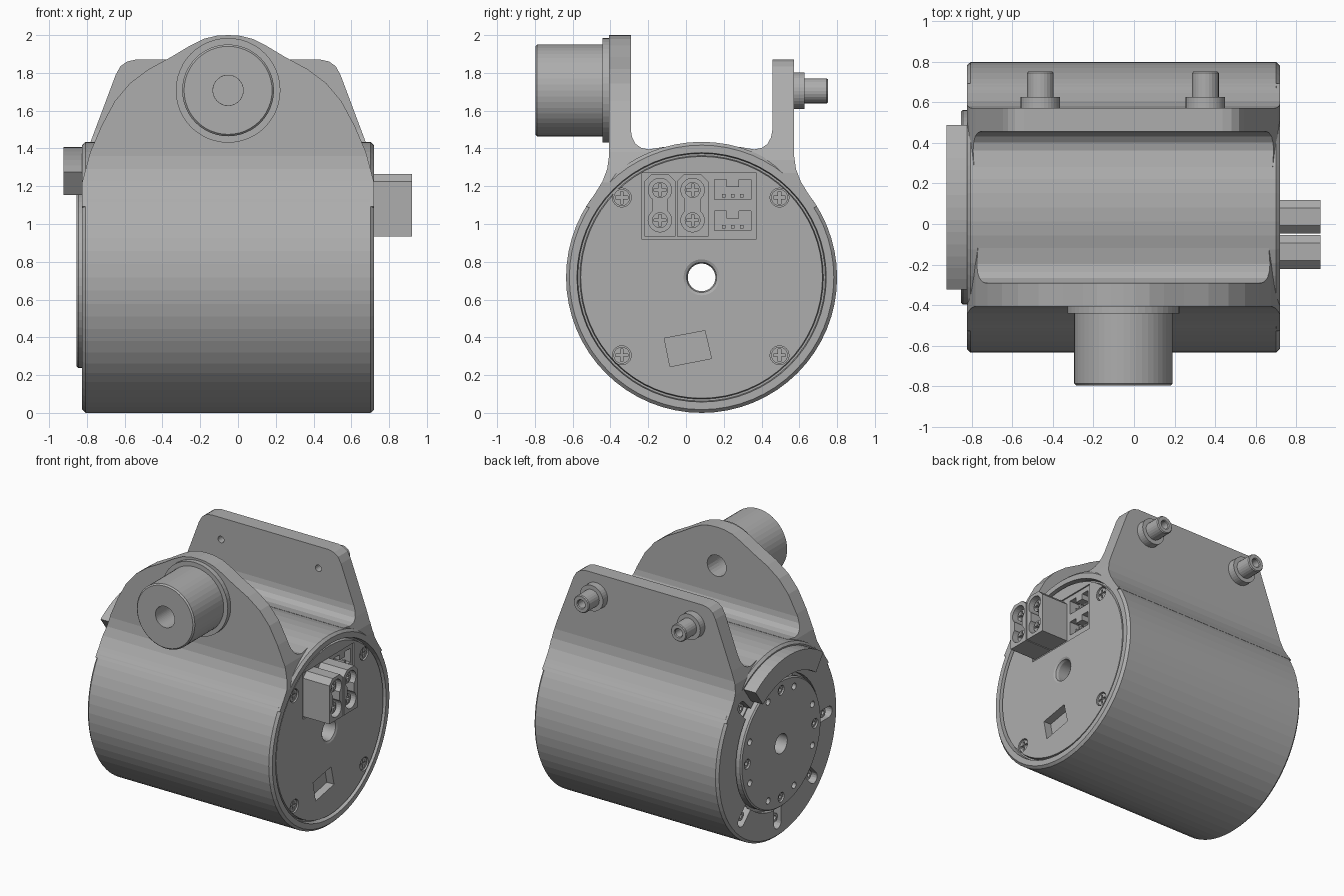
import bpy, bmesh
from math import sin, cos, pi, radians
from mathutils import Vector

if "Cube" in bpy.data.objects:
    bpy.data.objects.remove(bpy.data.objects["Cube"])

grey = bpy.data.materials.new("grey_metal")
grey.use_nodes = True
tone = (0.42, 0.42, 0.42, 1)
grey.diffuse_color = tone
grey.node_tree.nodes["Principled BSDF"].inputs["Base Color"].default_value = tone

CX, CY, CZ, R = -0.0525, 0.0825, 0.7175, 0.7175   # barrel centre and radius
LEFT, RIGHT = -0.825, 0.72                        # barrel ends along x


def finish(name, bm):
    bmesh.ops.remove_doubles(bm, verts=bm.verts, dist=1e-5)
    bmesh.ops.recalc_face_normals(bm, faces=bm.faces)
    mesh = bpy.data.meshes.new(name)
    bm.to_mesh(mesh)
    bm.free()
    mesh.materials.append(grey)
    obj = bpy.data.objects.new(name, mesh)
    bpy.context.collection.objects.link(obj)
    return obj


def prism(name, pts, axis, a, b):
    """Extrude a flat outline along x (points are y,z) or y (points are x,z)."""
    bm = bmesh.new()
    place = (lambda p, h: (h, *p)) if axis == "x" else (lambda p, h: (p[0], h, p[1]))
    face = bm.faces.new([bm.verts.new(place(p, a)) for p in pts])
    out = bmesh.ops.extrude_face_region(bm, geom=[face])
    move = Vector(place((0, 0), b - a))
    for v in out["geom"]:
        if isinstance(v, bmesh.types.BMVert):
            v.co += move
    return finish(name, bm)


def lathe(name, loop, axis, centre, segs=24):
    """Spin a closed (radius, height) loop about an x or y axis."""
    bm = bmesh.new()
    rings = []
    for i in range(segs):
        c, s = cos(2 * pi * i / segs), sin(2 * pi * i / segs)
        ring = []
        for r, h in loop:
            p, q = centre[0] + r * c, centre[1] + r * s
            ring.append(bm.verts.new((h, p, q) if axis == "x" else (p, h, q)))
        rings.append(ring)
    n = len(loop)
    for i in range(segs):
        a, b = rings[i], rings[(i + 1) % segs]
        for j in range(n):
            k = (j + 1) % n
            if loop[j][0] or loop[k][0]:
                bm.faces.new((a[j], a[k], b[k], b[j]))
    return finish(name, bm)


def rod(name, r, axis, centre, a, b, segs=24):
    return lathe(name, [(0, a), (r, a), (r, b), (0, b)], axis, centre, segs)


def tube(name, r, hole, axis, centre, a, b, segs=24, chamfer=0.0):
    loop = [(hole, a), (r - chamfer, a), (r, a + chamfer), (r, b), (hole, b)]
    return lathe(name, loop, axis, centre, segs)


def rect(y0, y1, z0, z1):
    return [(y0, z0), (y1, z0), (y1, z1), (y0, z1)]


def combine(target, others, op="DIFFERENCE"):
    for other in others:
        mod = target.modifiers.new("combine", "BOOLEAN")
        mod.object, mod.operation, mod.solver = other, op, "EXACT"
        bpy.context.view_layer.objects.active = target
        bpy.ops.object.modifier_apply(modifier=mod.name)
        bpy.data.objects.remove(other)
    return target


def polar(r, deg):
    return (CY + r * cos(radians(deg)), CZ + r * sin(radians(deg)))


def slot_outline(deg, r0, r1, w):
    """Radial slot with a round outer end."""
    pts = [(r0, -w), (r1, -w)]
    pts += [(r1 + w * sin(t * pi / 8), -w * cos(t * pi / 8)) for t in range(1, 8)]
    pts += [(r1, w), (r0, w)]
    c, s = cos(radians(deg)), sin(radians(deg))
    return [(CY + u * c - v * s, CZ + u * s + v * c) for u, v in pts]


def cross_head(name, r, y, z, back, front):
    """Round head with a cross cut into its outer end."""
    head = rod(name, r, "x", (y, z), back, front, 20)
    depth, w, length = (front - back) * 0.3, r * 0.17, r * 0.75
    a, b = front - depth, front + depth
    return combine(head, [
        prism("cut", rect(y - length, y + length, z - w, z + w), "x", a, b),
        prism("cut", rect(y - w, y + w, z - length, z + length), "x", a, b)])


# Barrel with output flange, end cover, groove and through hole
barrel = lathe("housing", [
    (0.7, LEFT), (R, LEFT + 0.018), (R, RIGHT - 0.018), (0.7, RIGHT),
    (0.66, RIGHT), (0.655, 0.68), (0.645, 0.68), (0.64, 0.71), (0.095, 0.71),
    (0.08, 0.703), (0.073, 0.685), (0.073, -0.855), (0.47, -0.855), (0.48, -0.845),
    (0.48, -0.79), (0.5, -0.79), (0.5, LEFT)], "x", (CY, CZ), 64)

# Arm side section, as distance from the barrel centre and height
section = [(0.375, 2.1), (0.375, 1.5), (0.368, 1.46), (0.35, 1.425), (0.32, 1.403),
           (0.28, 1.395), (0.2, 1.408), (0.2, 1.377), (0.3, 1.338), (0.4, 1.279),
           (0.5, 1.193), (0.585, 1.083), (0.612, 1.093), (0.565, 1.16), (0.525, 1.225),
           (0.5, 1.29), (0.49, 1.36), (0.49, 2.1)]
# Half outlines of the arms seen from the front
peak = [(0, 2.0), (0.06, 1.997), (0.13, 1.98), (0.2, 1.945), (0.3, 1.885), (0.42, 1.82),
        (0.52, 1.745), (0.6, 1.65), (0.67, 1.52), (0.73, 1.38), (0.7725, 1.22), (0.7725, 0.9)]
plate = [(0, 1.87), (0.49, 1.87), (0.535, 1.86), (0.57, 1.835), (0.595, 1.79),
         (0.73, 1.43), (0.76, 1.34), (0.7725, 1.27), (0.7725, 0.9)]


def arm(name, side, half):
    body = prism(name, [(CY + side * d, z) for d, z in section], "x", LEFT, RIGHT)
    outline = [(CX + u, z) for u, z in half] + [(CX - u, z) for u, z in half[:0:-1]]
    shape = prism("shape", outline, "y", CY, CY + side)
    return combine(body, [shape], "INTERSECT")


front_arm = arm("front_arm", -1, peak)
back_arm = arm("back_arm", 1, plate)
POSTS = (CX - 0.41, CX + 0.405)
combine(front_arm, [rod("cut", 0.08, "y", (CX, 1.7075), -0.6, -0.2)])
combine(back_arm, [rod("cut", 0.025, "y", (x, 1.705), 0.3, 0.7, 16) for x in POSTS])
combine(barrel, [front_arm, back_arm], "UNION")

# Front boss and its collar
tube("boss", 0.243, 0.08, "y", (CX, 1.7075), -0.798, -0.43, 48, 0.01)
tube("boss_collar", 0.277, 0.08, "y", (CX, 1.7075), -0.443, -0.4, 48)

# Rear posts
for i, x in enumerate(POSTS):
    tube("post_collar_%d" % i, 0.097, 0.03, "y", (x, 1.705), 0.56, 0.628, 32)
    lathe("post_%d" % i, [(0.03, 0.57), (0.066, 0.57), (0.066, 0.745), (0.06, 0.752),
                          (0.035, 0.752), (0.03, 0.745)], "y", (x, 1.705), 24)

# Pockets in the end cover
SCREWS = [(y, z) for y in (-0.34, 0.495) for z in (0.305, 1.14)]
SOCKETS = (0.945, 1.11)
cuts = [rod("cut", 0.05, "x", p, 0.675, 0.8) for p in SCREWS]
cuts.append(prism("cut", [(-0.115, 0.395), (0.1, 0.435), (0.135, 0.288), (-0.085, 0.245)],
                  "x", 0.65, 0.8))
cuts.append(prism("cut", rect(-0.235, 0.372, 0.92, 1.27), "x", 0.7, 0.8))
cuts += [prism("cut", rect(0.15, 0.345, z, z + 0.125), "x", 0.62, 0.8) for z in SOCKETS]

# Slots and bolt holes on the output side
SLOTS = (45, 180, 225, 270, 315)
cuts += [prism("cut", slot_outline(a, 0.49, 0.61, 0.042), "x", -0.95, -0.76) for a in SLOTS]
for k in range(4):
    cuts.append(rod("cut", 0.036, "x", polar(0.405, 90 * k), -0.95, -0.82, 16))
    for a in (22.5, 67.5):
        cuts.append(rod("cut", 0.024, "x", polar(0.405, 90 * k + a), -0.95, -0.78, 16))
combine(barrel, cuts)

# Cover screws
for i, (y, z) in enumerate(SCREWS):
    cross_head("cover_screw_%d" % i, 0.044, y, z, 0.66, 0.702)

# Output side bolts
for i, a in enumerate(SLOTS):
    tube("slot_bolt_%d" % i, 0.034, 0.015, "x", polar(0.575, a), -0.8, -0.74, 16)
for k in range(4):
    tube("flange_bolt_%d" % k, 0.03, 0.014, "x", polar(0.405, 90 * k), -0.845, -0.8, 16)

# Raised arc stop on the output side
angles = [54 + 72 * i / 14 for i in range(15)]
prism("arc_stop", [polar(0.69, a) for a in angles] + [polar(0.54, a) for a in reversed(angles)],
      "x", -0.925, -0.815)

# Power connectors
for i, y in enumerate((-0.138, 0.035)):
    w, low, high, c = 0.083, 0.935, 1.265, 0.04
    shell = prism("power_connector_%d" % i, [
        (y - w, low), (y + w, low), (y + w, high - c), (y + w - c, high),
        (y - w + c, high), (y - w, high - c)], "x", 0.69, 0.92)
    pins = [(y, 1.02), (y, 1.18)]
    combine(shell, [rod("cut", 0.062, "x", p, 0.76, 1.0) for p in pins])
    combine(shell, [prism("cut", rect(y - 0.04, y + 0.04, 1.03, 1.17), "x", 0.76, 1.0)])
    for j, (py, pz) in enumerate(pins):
        cross_head("power_pin_%d_%d" % (i, j), 0.042, py, pz, 0.75, 0.89)

# Signal sockets
for i, z in enumerate(SOCKETS):
    for j, y in enumerate((0.2, 0.248, 0.296)):
        prism("signal_pin_%d_%d" % (i, j), rect(y - 0.009, y + 0.009, z + 0.03, z + 0.05),
              "x", 0.61, 0.69)
    prism("socket_tongue_%d" % i, rect(0.215, 0.28, z + 0.085, z + 0.125), "x", 0.61, 0.7)
    prism("socket_ledge_%d" % i, rect(0.15, 0.345, z, z + 0.02), "x", 0.61, 0.7)
